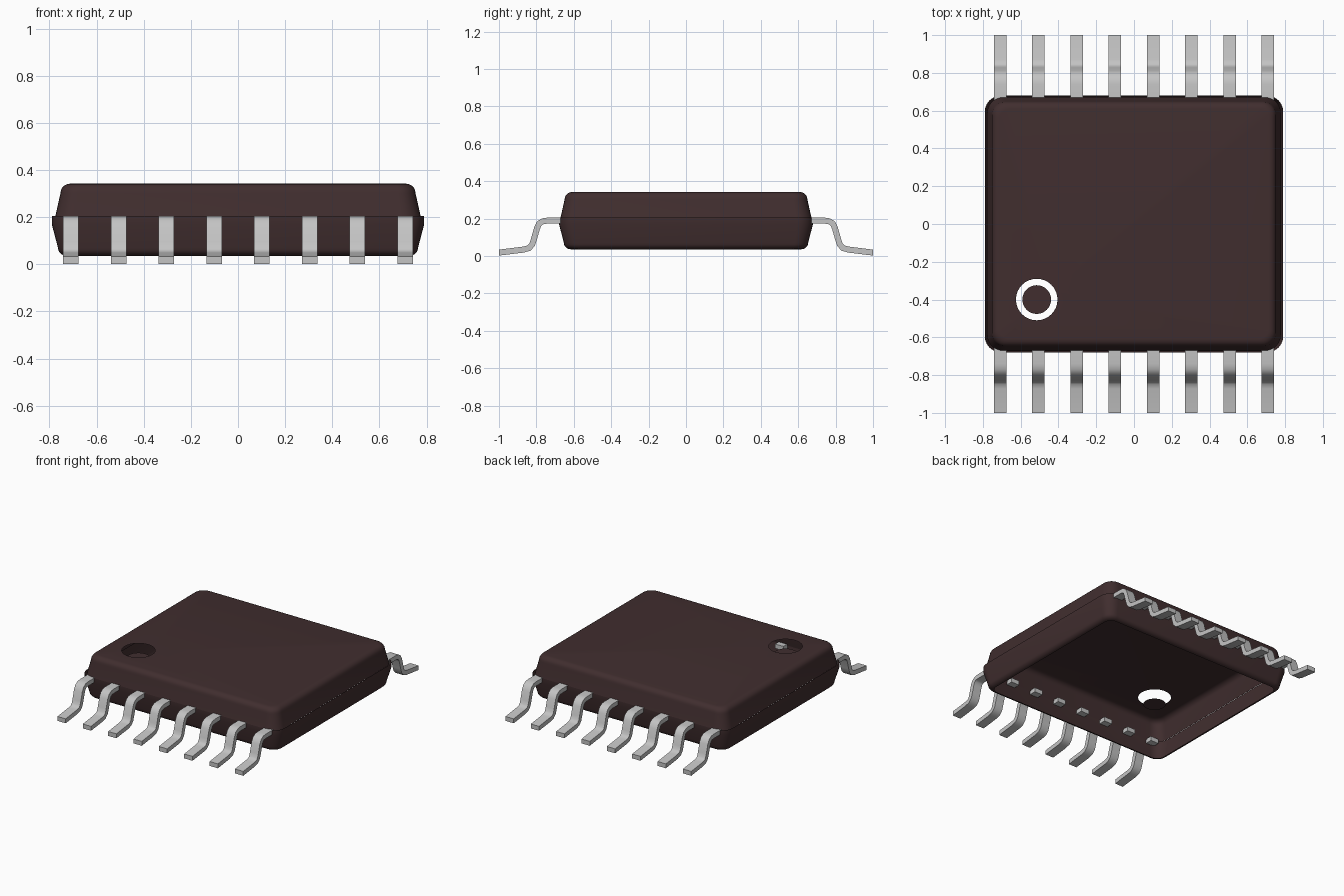
import bpy, bmesh, math
from mathutils import Vector

cube = bpy.data.objects.get("Cube")
if cube:
    bpy.data.objects.remove(cube, do_unlink=True)


def make_material(name, color):
    mat = bpy.data.materials.new(name)
    mat.use_nodes = True
    mat.diffuse_color = color
    bsdf = next(n for n in mat.node_tree.nodes if n.type == 'BSDF_PRINCIPLED')
    bsdf.inputs["Base Color"].default_value = color
    return mat


def make_object(name, bm, mat):
    bm.normal_update()
    mesh = bpy.data.meshes.new(name)
    bm.to_mesh(mesh)
    bm.free()
    mesh.materials.append(mat)
    obj = bpy.data.objects.new(name, mesh)
    bpy.context.collection.objects.link(obj)
    bpy.ops.object.select_all(action='DESELECT')
    obj.select_set(True)
    bpy.context.view_layer.objects.active = obj
    bpy.ops.object.shade_smooth_by_angle(angle=math.radians(35))
    return obj


def rounded_ring(bm, hx, hy, radius, z, steps=6):
    """Rounded rectangle of vertices, counterclockwise."""
    verts = []
    for k, (sx, sy) in enumerate([(1, 1), (-1, 1), (-1, -1), (1, -1)]):
        for i in range(steps + 1):
            a = math.pi / 2 * (k + i / steps)
            verts.append(bm.verts.new((sx * (hx - radius) + radius * math.cos(a),
                                       sy * (hy - radius) + radius * math.sin(a), z)))
    return verts


def circle(bm, x, y, z, radius, count=32):
    return [bm.verts.new((x + radius * math.cos(2 * math.pi * i / count),
                          y + radius * math.sin(2 * math.pi * i / count), z))
            for i in range(count)]


def loft(bm, hx, hy, profile):
    """Skin through (inset, height) rings from bottom to top."""
    rings = [rounded_ring(bm, hx - d, hy - d, 0.085 - d * 0.5, z) for d, z in profile]
    for lo, hi in zip(rings, rings[1:]):
        n = len(lo)
        for i in range(n):
            j = (i + 1) % n
            bm.faces.new((lo[i], lo[j], hi[j], hi[i]))
    return rings


def fillet(d, z, r, direction):
    """Quarter round from a wall at inset d onto a flat at height z."""
    pts = []
    for i in range(6):
        a = math.pi / 2 * i / 5
        pts.append((d + r * (1 - math.cos(a)), z - direction * r * (1 - math.sin(a))))
    return pts


plastic = make_material("dark brown plastic", (0.052, 0.027, 0.028, 1))
metal = make_material("grey metal", (0.55, 0.55, 0.55, 1))
MARK = (-0.515, -0.40)

# Upper shell with a round opening in its flat top
bm = bmesh.new()
rings = loft(bm, 0.777, 0.673, [(0, 0.195)] + fillet(0.024, 0.342, 0.04, 1))
hole = circle(bm, *MARK, 0.342, 0.11)
edges = []
for loop in (rings[-1], hole):
    for a, b in zip(loop, loop[1:] + loop[:1]):
        edges.append(bm.edges.get((a, b)) or bm.edges.new((a, b)))
fill = bmesh.ops.triangle_fill(bm, edges=edges, use_beauty=True)
for f in [g for g in fill["geom"] if isinstance(g, bmesh.types.BMFace)]:
    f.normal_update()
    if f.normal.z < 0:
        f.normal_flip()
make_object("upper_shell", bm, plastic)

# Lower shell, open underneath, slightly wider than the upper one
bm = bmesh.new()
loft(bm, 0.79, 0.679, fillet(0.026, 0.036, 0.035, -1)[::-1] + [(0, 0.17), (0, 0.205)])
make_object("lower_shell", bm, plastic)

# Sunken disc of the corner marker
bm = bmesh.new()
bm.faces.new(circle(bm, *MARK, 0.29, 0.076))
make_object("marker_disc", bm, plastic)

# Gull-wing leads: a bent strip thickened and extruded sideways
path = [Vector(p) for p in [(1, 0.018), (0.87, 0.034), (0.84, 0.042), (0.823, 0.06),
                            (0.813, 0.09), (0.796, 0.15), (0.784, 0.174),
                            (0.765, 0.186), (0.74, 0.189), (0.63, 0.189)]]


def lead_outline(half):
    top, bottom = [], []
    for i, p in enumerate(path):
        t = (path[min(i + 1, len(path) - 1)] - path[max(i - 1, 0)]).normalized()
        n = Vector((t.y, -t.x))
        top.append(p + n * half)
        bottom.append(p - n * half)
    top[0].x = bottom[0].x = 1
    return top, bottom


def add_lead(name, x, side, half_width=0.033):
    bm = bmesh.new()
    top, bottom = lead_outline(0.016)
    rows = [[bm.verts.new((x + dx, side * p.x, max(p.y, 0))) for p in line]
            for line, dx in ((top, -half_width), (top, half_width),
                             (bottom, half_width), (bottom, -half_width))]
    for k in range(4):
        a, b = rows[k], rows[(k + 1) % 4]
        for i in range(len(path) - 1):
            bm.faces.new((a[i], a[i + 1], b[i + 1], b[i]))
    for end in (0, -1):
        bm.faces.new([r[end] for r in rows])
    bmesh.ops.recalc_face_normals(bm, faces=bm.faces)
    make_object(name, bm, metal)


for side, label in ((-1, "front"), (1, "back")):
    for i in range(8):
        add_lead(f"{label}_lead_{i + 1}", (i - 3.5) * 0.2025, side)
